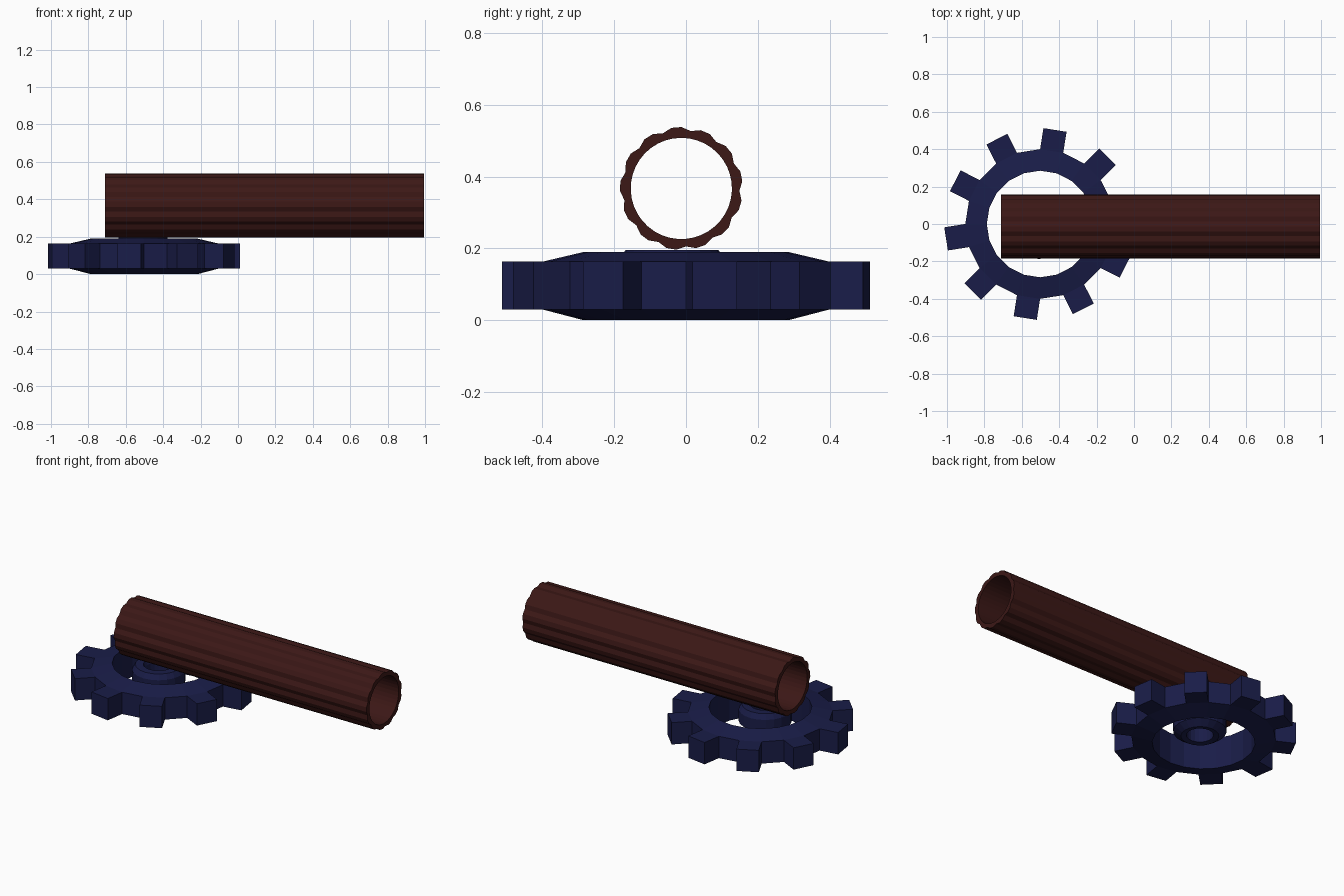
import bpy, bmesh
from math import sin, cos, pi, radians
from mathutils import Vector

if "Cube" in bpy.data.objects:
    bpy.data.objects.remove(bpy.data.objects["Cube"])


def material(name, color):
    m = bpy.data.materials.new(name)
    m.diffuse_color = color
    m.use_nodes = True
    m.node_tree.nodes["Principled BSDF"].inputs["Base Color"].default_value = m.diffuse_color
    return m


navy = material("navy_metal", (0.010, 0.012, 0.065, 1))
rust = material("rust_metal", (0.045, 0.009, 0.008, 1))


def finish(bm, name, mat):
    bmesh.ops.recalc_face_normals(bm, faces=bm.faces)
    me = bpy.data.meshes.new(name)
    bm.to_mesh(me)
    bm.free()
    ob = bpy.data.objects.new(name, me)
    bpy.context.collection.objects.link(ob)
    me.materials.append(mat)
    return ob


def ring(profile, sides, center):
    """Revolve a closed (radius, z) profile; returns the mesh and faces per profile edge."""
    bm = bmesh.new()
    loops = [[bm.verts.new((center[0] + r * cos(2 * pi * i / sides),
                            center[1] + r * sin(2 * pi * i / sides), z))
              for r, z in profile] for i in range(sides)]
    n = len(profile)
    bands = [[] for _ in range(n)]
    for i in range(sides):
        a, b = loops[i], loops[(i + 1) % sides]
        for j in range(n):
            k = (j + 1) % n
            bands[j].append(bm.faces.new((a[j], b[j], b[k], a[k])))
    return bm, bands


# gear rim: every other outer face is pulled out into a tooth
gear_center = (-0.502, 0.0)
bm, bands = ring([(0.285, 0.0), (0.40, 0.03), (0.40, 0.163), (0.285, 0.19)], 20, gear_center)
for i, face in enumerate(list(bands[1])):
    if i % 2 == 0:
        a = radians(9 + 18 * i)
        out = bmesh.ops.extrude_discrete_faces(bm, faces=[face])["faces"]
        bmesh.ops.translate(bm, verts=out[0].verts, vec=Vector((cos(a), sin(a), 0)) * 0.114)
finish(bm, "gear_rim", navy)

# loose hub ring in the middle of the gear
bm, _ = ring([(0.075, 0.07), (0.105, 0.065), (0.148, 0.095), (0.148, 0.165),
              (0.13, 0.195), (0.085, 0.195), (0.075, 0.17)], 20, (-0.508, -0.039))
finish(bm, "gear_hub", navy)

# pipe: fluted outside, round bore
sides, x0, x1, cy, cz = 39, -0.71, 0.995, -0.013, 0.367
bm = bmesh.new()
loops = []
for i in range(sides):
    a = pi / 2 + 2 * pi * i / sides
    outer = 0.162 if i % 3 == 2 else 0.171
    loops.append([bm.verts.new((x, cy + r * cos(a), cz + r * sin(a)))
                  for r, x in ((outer, x0), (outer, x1), (0.141, x1), (0.141, x0))])
for i in range(sides):
    a, b = loops[i], loops[(i + 1) % sides]
    for j in range(4):
        k = (j + 1) % 4
        bm.faces.new((a[j], b[j], b[k], a[k]))
finish(bm, "pipe", rust)
